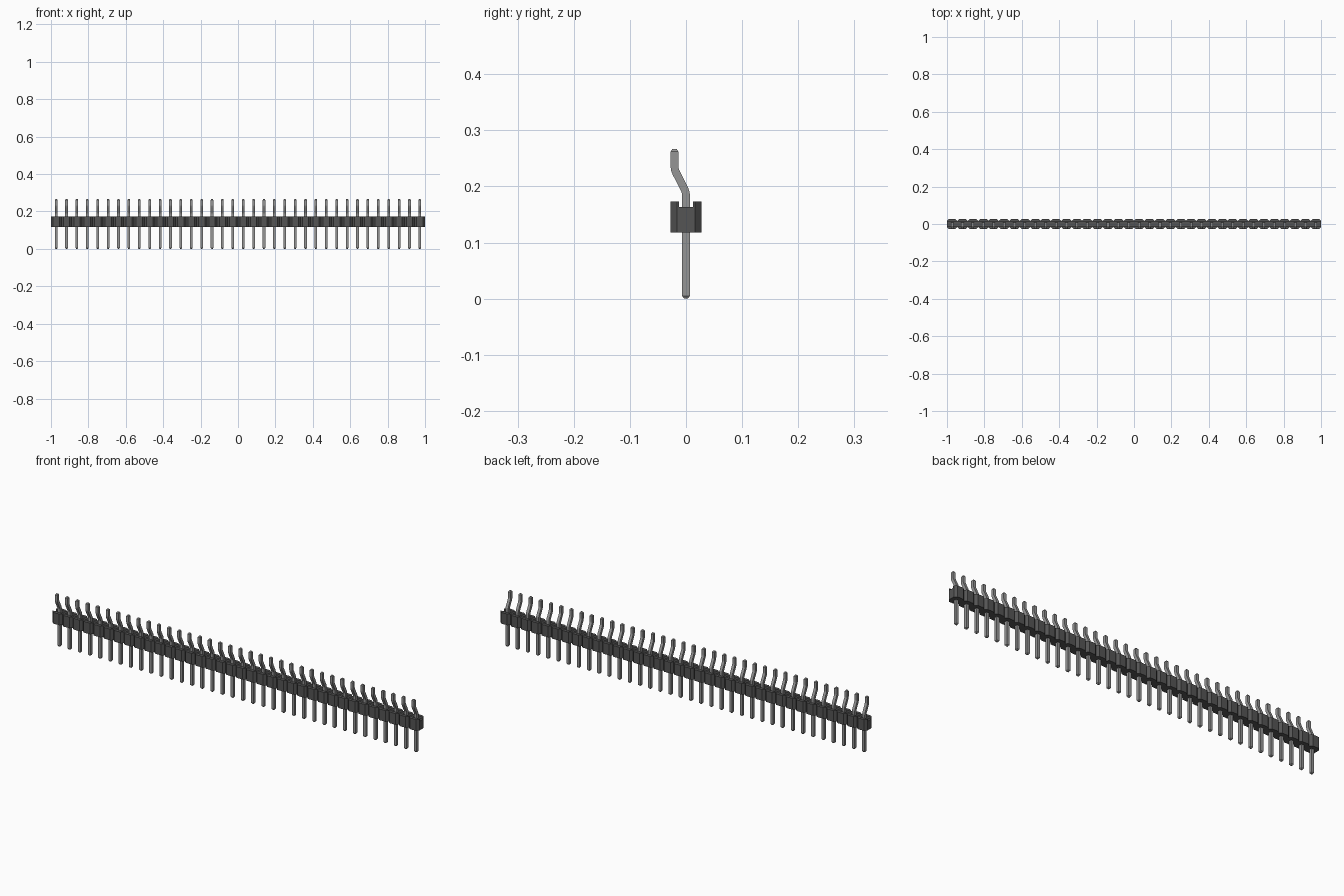
import bpy, bmesh, math

cube = bpy.data.objects.get("Cube")
if cube:
    bpy.data.objects.remove(cube, do_unlink=True)

COUNT = 36
PITCH = 2.0 / COUNT


def material(name, rgb, roughness):
    m = bpy.data.materials.new(name)
    m.use_nodes = True
    m.diffuse_color = (*rgb, 1)
    bsdf = m.node_tree.nodes["Principled BSDF"]
    bsdf.inputs["Base Color"].default_value = (*rgb, 1)
    bsdf.inputs["Roughness"].default_value = roughness
    return m


def loft(name, sections, mat):
    """Skin a list of matching closed sections and cap both ends."""
    bm = bmesh.new()
    rings = [[bm.verts.new(p) for p in s] for s in sections]
    n = len(rings[0])
    for a, b in zip(rings, rings[1:]):
        for i in range(n):
            j = (i + 1) % n
            bm.faces.new((a[i], a[j], b[j], b[i]))
    bm.faces.new(rings[0][::-1])
    bm.faces.new(rings[-1])
    bmesh.ops.recalc_face_normals(bm, faces=bm.faces)
    mesh = bpy.data.meshes.new(name)
    bm.to_mesh(mesh)
    bm.free()
    mesh.materials.append(mat)
    return mesh


def add(name, mesh, x=0.0):
    obj = bpy.data.objects.new(name, mesh)
    obj.location.x = x
    bpy.context.collection.objects.link(obj)
    return obj


black = material("black plastic", (0.09, 0.09, 0.09), 0.6)
metal = material("grey metal", (0.30, 0.30, 0.30), 0.5)

# Housing: channelled section, pinched by chamfers between the positions
BOTTOM, TOP, FLOOR = 0.118, 0.173, 0.163
WIDE, NARROW, SLOT = 0.0273, 0.0163, 0.0125
CHAMFER = WIDE - NARROW


def housing_section(x, d):
    profile = [(-d, BOTTOM), (d, BOTTOM), (d, TOP), (SLOT, TOP),
               (SLOT, FLOOR), (-SLOT, FLOOR), (-SLOT, TOP), (-d, TOP)]
    return [(x, y, z) for y, z in profile]


stations = []
for i in range(COUNT):
    x = -1 + i * PITCH
    stations += [housing_section(x, NARROW),
                 housing_section(x + CHAMFER, WIDE),
                 housing_section(x + PITCH - CHAMFER, WIDE)]
stations.append(housing_section(1.0, NARROW))
add("housing", loft("housing", stations, black))

# Pin: square wire with tapered tips and an offset bend towards the front
H = 0.007
TIP = 0.0035
BEND = math.radians(27)
path = [(0, 0, 0, TIP), (0, 0.005, 0, H),
        (0, 0.185, 0, H), (-0.0008, 0.190, BEND / 2, H),
        (-0.0027, 0.195, BEND, H), (-0.0178, 0.2247, BEND, H),
        (-0.0197, 0.2297, BEND / 2, H), (-0.0205, 0.235, 0, H),
        (-0.0205, 0.262, 0, H), (-0.0205, 0.267, 0, TIP)]


def pin_section(y, z, tilt, h):
    dy, dz = h * math.cos(tilt), h * math.sin(tilt)
    return [(-h, y - dy, z - dz), (h, y - dy, z - dz),
            (h, y + dy, z + dz), (-h, y + dy, z + dz)]


pin_mesh = loft("pin", [pin_section(*p) for p in path], metal)
for i in range(COUNT):
    add(f"pin_{i + 1:02d}", pin_mesh, -1 + (i + 0.5) * PITCH)
